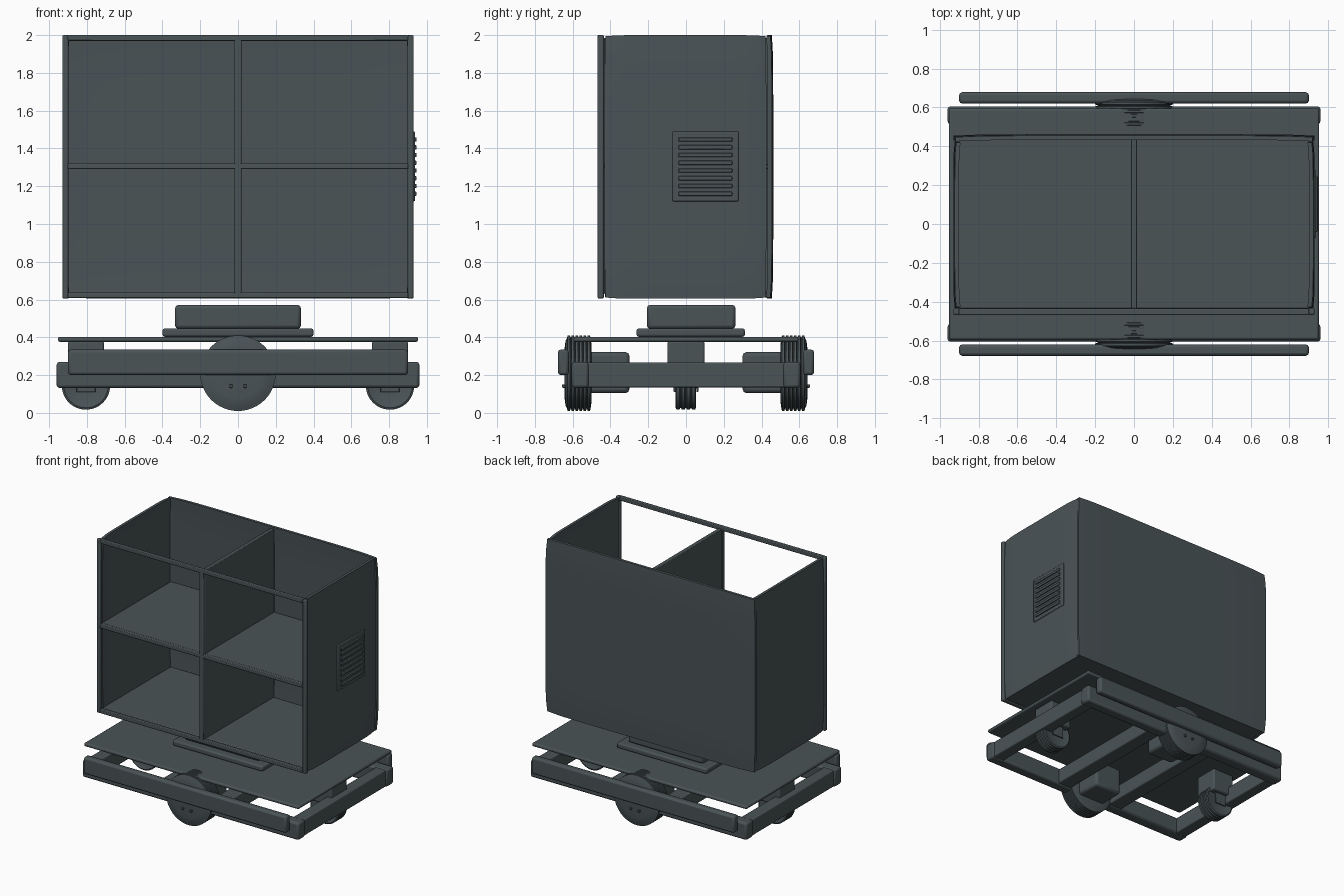
import bpy, bmesh, math
from mathutils import Matrix, Vector

if "Cube" in bpy.data.objects:
    bpy.data.objects.remove(bpy.data.objects["Cube"])

COLOR = (0.068, 0.087, 0.094, 1)
slate = bpy.data.materials.new("dark_slate")
slate.use_nodes = True
slate.diffuse_color = COLOR
bsdf = slate.node_tree.nodes["Principled BSDF"]
bsdf.inputs["Base Color"].default_value = COLOR
bsdf.inputs["Roughness"].default_value = 0.6


def finish(name, bm, smooth=True):
    bmesh.ops.recalc_face_normals(bm, faces=bm.faces)
    mesh = bpy.data.meshes.new(name)
    bm.to_mesh(mesh)
    bm.free()
    obj = bpy.data.objects.new(name, mesh)
    bpy.context.collection.objects.link(obj)
    mesh.materials.append(slate)
    if smooth:
        bpy.ops.object.select_all(action="DESELECT")
        obj.select_set(True)
        bpy.context.view_layer.objects.active = obj
        bpy.ops.object.shade_smooth_by_angle(angle=math.radians(35))
    return obj


def box(name, x, y, z, bevel=0.008):
    """Bevelled box from its ranges along each axis."""
    bm = bmesh.new()
    size = [r[1] - r[0] for r in (x, y, z)]
    mid = [sum(r) / 2 for r in (x, y, z)]
    bmesh.ops.create_cube(bm, size=1, matrix=Matrix.Translation(mid) @ Matrix.Diagonal((*size, 1)))
    obj = finish(name, bm)
    if bevel:
        mod = obj.modifiers.new("rounded_edges", "BEVEL")
        mod.width = bevel
        mod.segments = 2
    return obj


def span(center, half):
    return (center - half, center + half)


def mirrored(side, near, far):
    return tuple(sorted((side * near, side * far)))


def panel(name, center, across, normal, half_w, half_h, sag=0.015):
    """Slightly pillowed wall panel, its outer face towards normal."""
    bm = bmesh.new()
    bmesh.ops.create_grid(bm, x_segments=16, y_segments=16, size=1)
    for v in bm.verts:
        a, b = v.co.x, v.co.y
        drop = sag * (a ** 8 + b ** 8) / 2
        v.co = (Vector(center) + Vector(across) * a * half_w * (1 - 0.012 * b ** 8)
                + Vector((0, 0, b * half_h * (1 - 0.008 * a ** 8)))
                - Vector(normal) * drop)
    bmesh.ops.recalc_face_normals(bm, faces=bm.faces)
    base = bm.faces[:]
    result = bmesh.ops.extrude_face_region(bm, geom=base)
    moved = [g for g in result["geom"] if isinstance(g, bmesh.types.BMVert)]
    bmesh.ops.translate(bm, verts=moved, vec=-Vector(normal) * 0.022)
    return finish(name, bm)


def wheel(name, center, profile, side=1):
    """Lathe a profile of (offset, radius) pairs about the y axis."""
    bm = bmesh.new()
    points = [Vector((0, side * o, r)) for o, r in profile]
    verts = [bm.verts.new(p) for p in points]
    edges = [bm.edges.new(pair) for pair in zip(verts, verts[1:])]
    bmesh.ops.spin(bm, geom=verts + edges, cent=(0, 0, 0), axis=(0, 1, 0),
                   angle=math.tau, steps=48, use_duplicate=False)
    bmesh.ops.remove_doubles(bm, verts=bm.verts, dist=0.0001)
    bmesh.ops.translate(bm, verts=bm.verts, vec=center)
    return finish(name, bm)


def tread(start, end, radius, depth, ribs):
    """Profile of evenly spaced tyre ribs."""
    step = (end - start) / ribs
    out = []
    for i in range(ribs):
        o = start + i * step
        out += [(o, radius - depth), (o + step * 0.2, radius),
                (o + step * 0.75, radius), (o + step * 0.9, radius - depth)]
    return out


# Cabinet: front frame
BOTTOM, TOP = 0.605, 2.0
FRONT = (-0.468, -0.435)
for side, label in ((-1, "right"), (1, "left")):
    box(f"front_post_{label}", mirrored(side, 0.898, 0.93), FRONT, (BOTTOM, TOP))
box("front_post_middle", span(0, 0.018), FRONT, (BOTTOM + 0.02, TOP - 0.02), 0.005)
for label, z in (("bottom", 0.622), ("middle", 1.305), ("top", 1.985)):
    box(f"front_rail_{label}", (-0.9, 0.9), FRONT, span(z, 0.015), 0.005)

# Cabinet: walls, shelves and divider
mid_z, half_z = (BOTTOM + TOP) / 2, (TOP - BOTTOM) / 2
for side, label in ((-1, "right"), (1, "left")):
    panel(f"side_panel_{label}", (side * 0.93, -0.003, mid_z), (0, 1, 0), (side, 0, 0), 0.428, half_z)
panel("back_panel", (0, 0.462, mid_z), (1, 0, 0), (0, 1, 0), 0.93, half_z)
box("cabinet_floor", (-0.905, 0.905), (-0.43, 0.435), (0.61, 0.637))
box("cabinet_shelf", (-0.905, 0.905), (-0.435, 0.44), (1.292, 1.318), 0.004)
box("cabinet_divider", span(0, 0.016), (-0.435, 0.44), (0.63, 1.985), 0.004)

# Vent on one side
box("vent_plate", (0.92, 0.937), (-0.072, 0.278), (1.12, 1.49), 0.006)
for i in range(8):
    box(f"vent_slat_{i + 1}", (0.93, 0.946), (-0.04, 0.245), span(1.16 + i * 0.041, 0.011), 0.004)

# Turntable between cabinet and base
box("turntable_foot", span(0, 0.4), (-0.262, 0.312), (0.403, 0.447), 0.012)
box("turntable_block", span(0, 0.333), (-0.207, 0.262), (0.445, 0.572), 0.018)

# Base plate and chassis ring
box("base_plate", span(0, 0.953), span(0, 0.595), (0.376, 0.403), 0.01)
for side, label in ((-1, "front"), (1, "back")):
    box(f"chassis_beam_{label}", span(0, 0.96), mirrored(side, 0.515, 0.605), (0.132, 0.27), 0.015)
    box(f"bumper_{label}", span(0, 0.9), mirrored(side, 0.62, 0.678), (0.2, 0.335), 0.015)
    box(f"motor_{label}", span(0, 0.12), mirrored(side, 0.3, 0.52), (0.105, 0.322), 0.02)
for side, label in ((-1, "right"), (1, "left")):
    box(f"chassis_beam_{label}", mirrored(side, 0.855, 0.95), span(0, 0.53), (0.135, 0.266))
    box(f"cross_beam_{label}", mirrored(side, 0.19, 0.31), span(0, 0.53), (0.14, 0.262))

# Drive wheels with hubs and bolts
drive = ([(0.5, 0), (0.5, 0.15)] + tread(0.505, 0.632, 0.2, 0.012, 6)
         + [(0.638, 0.17), (0.643, 0.13), (0.643, 0)])
for side, label in ((-1, "front"), (1, "back")):
    wheel(f"drive_wheel_{label}", (0, 0, 0.21), drive, side)
    for x in (-0.037, 0.037):
        box(f"hub_bolt_{label}", span(x, 0.009), mirrored(side, 0.63, 0.656), span(0.142, 0.009), 0.004)

# Casters with mounting blocks and forks
caster = [(-0.045, 0), (-0.045, 0.1)] + tread(-0.055, 0.055, 0.128, 0.01, 4) + [(0.045, 0.1), (0.045, 0)]
for side, label in ((-1, "right"), (1, "left")):
    wheel(f"caster_wheel_{label}", (side * 0.805, 0, 0.145), caster)
    box(f"caster_mount_{label}", mirrored(side, 0.71, 0.9), span(0, 0.098), (0.2, 0.38), 0.01)
    box(f"caster_axle_{label}", span(side * 0.805, 0.015), span(0, 0.066), span(0.145, 0.015), 0.004)
    for y in (-0.06, 0.06):
        box(f"caster_fork_{label}", span(side * 0.805, 0.05), span(y, 0.005), (0.11, 0.22), 0.003)
